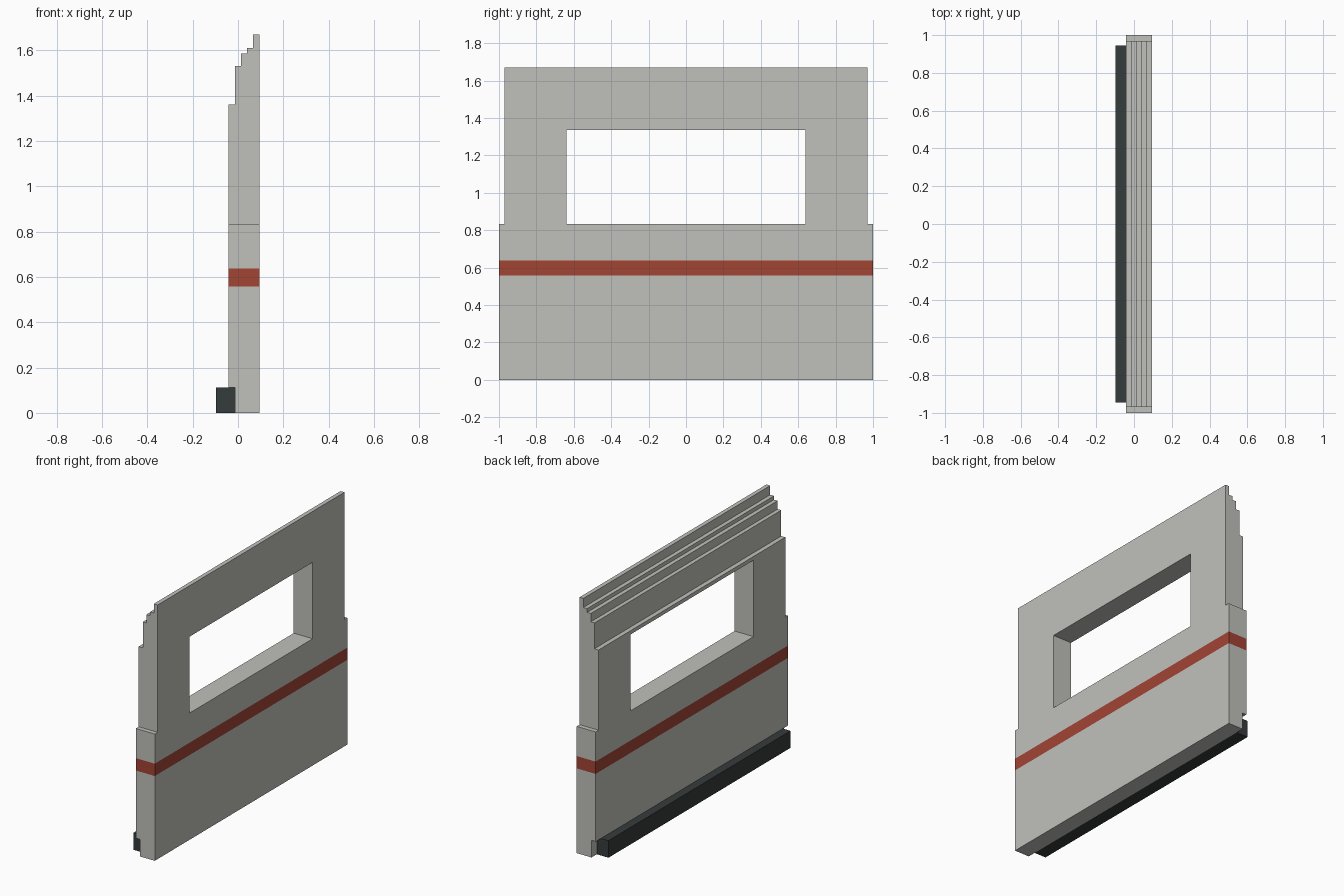
import bpy, bmesh

if "Cube" in bpy.data.objects:
    bpy.data.objects.remove(bpy.data.objects["Cube"])


def material(name, rgb):
    m = bpy.data.materials.new(name)
    m.diffuse_color = (*rgb, 1)
    m.use_nodes = True
    m.node_tree.nodes["Principled BSDF"].inputs["Base Color"].default_value = m.diffuse_color
    return m


grey = material("light_grey", (0.53, 0.53, 0.50))
red = material("stripe_red", (0.36, 0.058, 0.034))
dark = material("dark_grey", (0.036, 0.044, 0.044))


def extrude_y(name, profile, y0, y1, *mats):
    """Extrude an x-z profile from y0 to y1."""
    bm = bmesh.new()
    face = bm.faces.new([bm.verts.new((x, y0, z)) for x, z in profile])
    ext = bmesh.ops.extrude_face_region(bm, geom=[face])
    verts = [v for v in ext["geom"] if isinstance(v, bmesh.types.BMVert)]
    bmesh.ops.translate(bm, verts=verts, vec=(0, y1 - y0, 0))
    bmesh.ops.recalc_face_normals(bm, faces=bm.faces)
    me = bpy.data.meshes.new(name)
    bm.to_mesh(me)
    bm.free()
    for m in mats:
        me.materials.append(m)
    ob = bpy.data.objects.new(name, me)
    bpy.context.collection.objects.link(ob)
    return ob


def rect(x0, x1, z0, z1):
    return [(x0, z0), (x1, z0), (x1, z1), (x0, z1)]


# Wall panel: foot rebate below, stepped roof edge above
L, R = -0.043, 0.095
steps = [(L, 1.36), (-0.013, 1.53), (0.013, 1.585), (0.04, 1.61), (0.067, 1.67)]
profile = [(-0.013, 0), (R, 0), (R, 1.67)]
for i in range(len(steps) - 1, -1, -1):
    x, z = steps[i]
    profile.append((x, z))
    if i:
        profile.append((x, steps[i - 1][1]))
profile += [(L, 0.112), (-0.013, 0.112)]
wall = extrude_y("wall_panel", profile, -1, 1, grey, red)

# Window opening and narrowed upper ends
SHOULDER = 0.833
cuts = [("window_cutter", -0.64, 0.64, 1.335),
        ("left_end_cutter", -1.2, -0.97, 2),
        ("right_end_cutter", 0.97, 1.2, 2)]
bpy.context.view_layer.objects.active = wall
for name, y0, y1, top in cuts:
    cutter = extrude_y(name, rect(-0.3, 0.3, SHOULDER, top), y0, y1, grey)
    cutter.hide_render = True
    mod = wall.modifiers.new(name, 'BOOLEAN')
    mod.operation = 'DIFFERENCE'
    mod.solver = 'EXACT'
    mod.object = cutter
    bpy.ops.object.modifier_apply(modifier=name)
    bpy.data.objects.remove(cutter)

# Painted stripe around the panel
S0, S1 = 0.557, 0.638
bm = bmesh.new()
bm.from_mesh(wall.data)
for z in (S0, S1):
    bmesh.ops.bisect_plane(bm, geom=bm.verts[:] + bm.edges[:] + bm.faces[:],
                           plane_co=(0, 0, z), plane_no=(0, 0, 1))
for f in bm.faces:
    f.material_index = int(S0 < f.calc_center_median().z < S1
                           and max(v.co.z for v in f.verts) < S1 + 0.001)
bm.to_mesh(wall.data)
bm.free()

# Sill rail along the foot
extrude_y("sill_rail", rect(-0.098, -0.013, 0, 0.112), -0.945, 0.945, dark)
